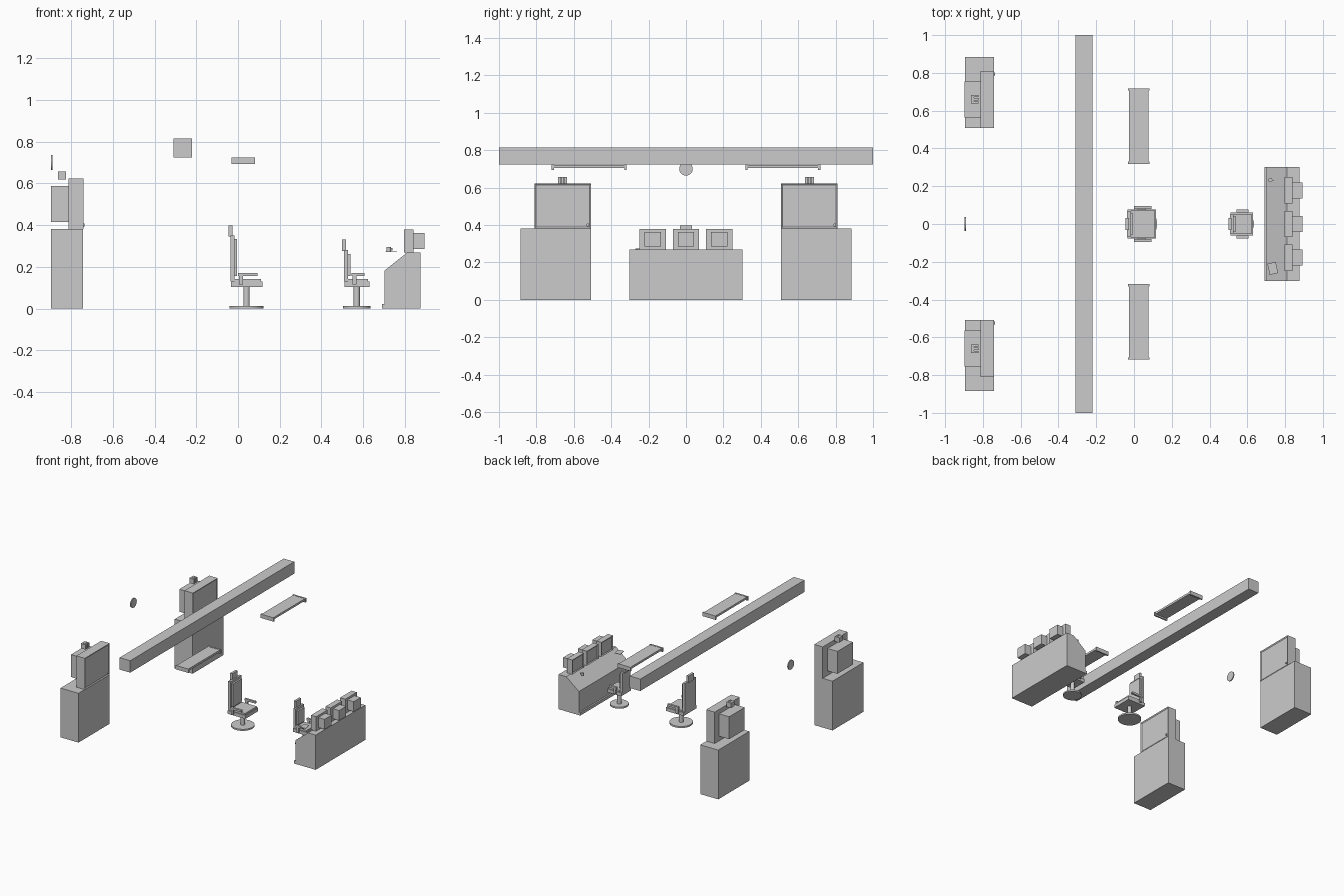
import bpy, bmesh
from math import radians
from mathutils import Matrix, Vector

if "Cube" in bpy.data.objects:
    bpy.data.objects.remove(bpy.data.objects["Cube"], do_unlink=True)

grey = bpy.data.materials.new("plain grey")
grey.use_nodes = True
grey.diffuse_color = (0.6, 0.6, 0.6, 1)
grey.node_tree.nodes["Principled BSDF"].inputs["Base Color"].default_value = (0.6, 0.6, 0.6, 1)


def finish(name, bm):
    bmesh.ops.recalc_face_normals(bm, faces=bm.faces)
    mesh = bpy.data.meshes.new(name)
    bm.to_mesh(mesh)
    bm.free()
    mesh.materials.append(grey)
    ob = bpy.data.objects.new(name, mesh)
    bpy.context.collection.objects.link(ob)
    return ob


def box(name, x, y, z, screen=0, turn=0):
    """Box from (min, max) ranges; screen = +1/-1 recesses a screen on that x side."""
    lo, hi = Vector((x[0], y[0], z[0])), Vector((x[1], y[1], z[1]))
    bm = bmesh.new()
    bmesh.ops.create_cube(bm, size=1)
    bmesh.ops.scale(bm, vec=hi - lo, verts=bm.verts)
    if screen:
        bm.normal_update()
        face = [f for f in bm.faces if f.normal.x * screen > 0.9]
        bmesh.ops.inset_region(bm, faces=face, thickness=0.012, depth=-0.006)
    place = Matrix.Translation((lo + hi) / 2) @ Matrix.Rotation(radians(turn), 4, "Z")
    bmesh.ops.transform(bm, matrix=place, verts=bm.verts)
    return finish(name, bm)


def disc(name, centre, radius, height, axis="Z", sides=32):
    bm = bmesh.new()
    bmesh.ops.create_cone(bm, cap_ends=True, segments=sides, radius1=radius, radius2=radius, depth=height)
    turn = Matrix.Rotation(radians(90), 4, "Y") if axis == "X" else Matrix()
    bmesh.ops.transform(bm, matrix=Matrix.Translation(centre) @ turn, verts=bm.verts)
    ob = finish(name, bm)
    for f in ob.data.polygons:
        f.use_smooth = len(f.vertices) == 4
    for e in ob.data.edges:
        a, b = (ob.data.vertices[i].co for i in e.vertices)
        along = abs((a - b).x if axis == "X" else (a - b).z)
        e.use_edge_sharp = along < height / 2
    return ob


def span(centre, half):
    return (centre - half, centre + half)


# Ceiling beam and wall clock
box("ceiling_beam", (-0.31, -0.22), (-1, 1), (0.723, 0.815))
disc("wall_clock", (-0.893, 0, 0.7), 0.036, 0.008, "X")

# Paired parts on each side
for side, tag in ((1, "left"), (-1, "right")):
    def ys(a, b):
        return tuple(sorted((a * side, b * side)))

    # Equipment cabinet with display and rear housing
    box("cabinet_base_" + tag, (-0.895, -0.742), ys(0.507, 0.885), (0, 0.38))
    box("cabinet_display_" + tag, (-0.812, -0.74), ys(0.507, 0.81), (0.38, 0.622), screen=1)
    box("display_housing_" + tag, (-0.897, -0.812), ys(0.565, 0.755), (0.415, 0.588))
    knob_y = 0.795 if side > 0 else -0.525
    disc("display_knob_" + tag, (-0.738, knob_y, 0.4), 0.008, 0.006, "X", 12)

    # Small finned unit above the cabinet
    box("unit_back_" + tag, (-0.862, -0.848), ys(0.637, 0.684), (0.618, 0.656))
    for i in range(3):
        box("unit_fin_" + tag, (-0.848, -0.823), span(side * (0.643 + 0.0175 * i), 0.006), (0.618, 0.656))

    # Hanging light with end lips
    box("hanging_light_" + tag, (-0.026, 0.076), ys(0.325, 0.711), (0.705, 0.721))
    for end in (0.324, 0.712):
        box("light_end_" + tag, (-0.031, 0.081), span(side * end, 0.006), (0.693, 0.723))


def chair(name, x, base_r, half_seat, half_back, back_top, head_top):
    """Swivel chair facing +x; x is the centre of its foot."""
    disc(name + "_foot", (x, 0, 0.006), base_r, 0.012)
    disc(name + "_post", (x, 0, 0.06), 0.015, 0.1, sides=16)
    rear, front = x - base_r, x + base_r
    box(name + "_seat", (rear + 0.007, front - 0.006), span(0, half_seat), (0.104, 0.13))
    box(name + "_seat_pad", (rear + 0.025, front - 0.012), span(0, half_seat - 0.006), (0.13, 0.142))
    box(name + "_back", (rear + 0.004, rear + 0.024), span(0, half_back), (0.13, back_top))
    box(name + "_back_pad", (rear + 0.022, rear + 0.037), span(0, half_back - 0.01), (0.155, back_top - 0.018))
    box(name + "_headrest", (rear - 0.004, rear + 0.014), span(0, 0.031), (back_top - 0.005, head_top))
    # Armrests on short brackets
    for side in (-1, 1):
        y = side * (half_seat + 0.009)
        box(name + "_armrest", (rear + 0.04, front - 0.03), span(y, 0.008), (0.155, 0.17))
        box(name + "_arm_bracket", (rear + 0.045, rear + 0.064), span(y, 0.006), (0.115, 0.157))


chair("main_chair", 0.041, 0.082, 0.078, 0.066, 0.35, 0.397)
chair("desk_chair", 0.569, 0.066, 0.06, 0.05, 0.28, 0.33)

# Sloping console desk, extruded from its side profile
profile = [(0.69, 0), (0.69, 0.022), (0.702, 0.022), (0.702, 0.182),
           (0.81, 0.268), (0.875, 0.268), (0.875, 0)]
bm = bmesh.new()
outline = bm.faces.new([bm.verts.new((x, -0.303, z)) for x, z in profile])
grown = bmesh.ops.extrude_face_region(bm, geom=[outline])["geom"]
bmesh.ops.translate(bm, vec=(0, 0.606, 0), verts=[v for v in grown if isinstance(v, bmesh.types.BMVert)])
finish("console_desk", bm)

# Row of three monitors
for i in (-1, 0, 1):
    y = 0.178 * i
    box("monitor", (0.796, 0.84), span(y, 0.07), (0.268, 0.379), screen=-1)
    box("monitor_housing", (0.84, 0.893), span(y, 0.043), (0.286, 0.363))

# Cup and loose sheet
disc("cup", (0.722, 0.232, 0.284), 0.011, 0.022, sides=16)
box("cup_handle", (0.732, 0.74), span(0.232, 0.002), (0.278, 0.291))
box("loose_sheet", (0.712, 0.757), (-0.265, -0.205), (0.27, 0.273), turn=12)
